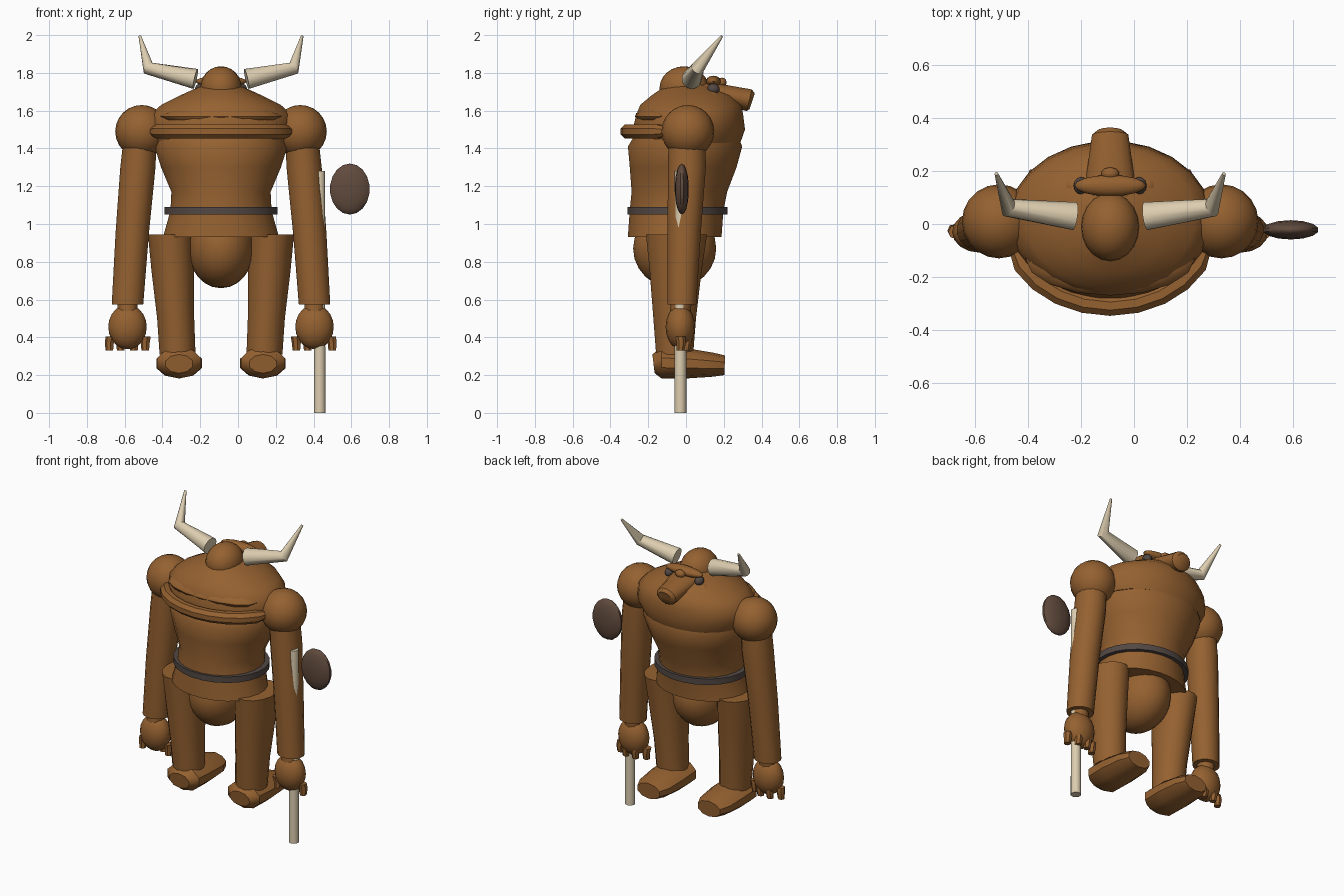
import bpy, bmesh, math
from mathutils import Vector

if "Cube" in bpy.data.objects:
    bpy.data.objects.remove(bpy.data.objects["Cube"], do_unlink=True)

MID = -0.09  # body centre line
X, Y = Vector((1, 0, 0)), Vector((0, 1, 0))


def material(name, rgb):
    m = bpy.data.materials.new(name)
    m.use_nodes = True
    m.diffuse_color = (*rgb, 1)
    bsdf = next(n for n in m.node_tree.nodes if n.type == 'BSDF_PRINCIPLED')
    bsdf.inputs["Base Color"].default_value = (*rgb, 1)
    bsdf.inputs["Roughness"].default_value = 0.8
    return m


HIDE = material("brown hide", (0.30, 0.12, 0.03))
BONE = material("pale bone", (0.72, 0.61, 0.43))
BLADE = material("dark wood", (0.12, 0.07, 0.047))
BELT = material("grey leather", (0.085, 0.065, 0.058))


def finish(name, bm, mat, angle=40):
    bmesh.ops.recalc_face_normals(bm, faces=bm.faces)
    me = bpy.data.meshes.new(name)
    bm.to_mesh(me)
    bm.free()
    me.materials.append(mat)
    ob = bpy.data.objects.new(name, me)
    bpy.context.collection.objects.link(ob)
    bpy.ops.object.select_all(action='DESELECT')
    ob.select_set(True)
    bpy.context.view_layer.objects.active = ob
    bpy.ops.object.shade_smooth_by_angle(angle=math.radians(angle))
    return ob


def loft(name, mat, rings, sides=16, ref=X, level=False):
    """Capped tube through rings of (x, y, z, radius_a, radius_b), x from the centre line."""
    bm = bmesh.new()
    pts = [Vector((r[0] + MID, r[1], r[2])) for r in rings]
    loops = []
    for i, (p, r) in enumerate(zip(pts, rings)):
        t = Vector((0, 0, 1))
        if not level:
            t = (pts[min(i + 1, len(pts) - 1)] - pts[max(i - 1, 0)]).normalized()
        u = (ref - t * ref.dot(t)).normalized()
        v = t.cross(u)
        loop = []
        for k in range(sides):
            a = math.tau * (k + 0.5) / sides
            loop.append(bm.verts.new(p + u * r[3] * math.cos(a) + v * r[4] * math.sin(a)))
        loops.append(loop)
    for a, b in zip(loops, loops[1:]):
        for k in range(sides):
            n = (k + 1) % sides
            bm.faces.new((a[k], a[n], b[n], b[k]))
    bm.faces.new(loops[0][::-1])
    bm.faces.new(loops[-1])
    return finish(name, bm, mat)


def ball(name, mat, centre, radii, seg=16):
    bm = bmesh.new()
    bmesh.ops.create_uvsphere(bm, u_segments=seg, v_segments=max(6, seg // 2 + 2), radius=1)
    bmesh.ops.scale(bm, vec=radii, verts=bm.verts)
    bmesh.ops.translate(bm, vec=(centre[0] + MID, centre[1], centre[2]), verts=bm.verts)
    return finish(name, bm, mat)


# Trunk, belt and hips
loft("torso", HIDE, [
    (0, -0.06, 0.93, 0.31, 0.25), (0, -0.05, 1.07, 0.27, 0.25),
    (0, -0.035, 1.17, 0.265, 0.255), (0, -0.015, 1.30, 0.32, 0.285),
    (0, -0.005, 1.41, 0.355, 0.305), (0, 0.0, 1.46, 0.34, 0.28)], 24, level=True)
loft("belt", BELT, [(0, -0.045, z, 0.302, 0.267) for z in (1.05, 1.09)], 24, level=True)
ball("hips", HIDE, (0, -0.06, 0.87), (0.175, 0.22, 0.21), 20)

# Upper back and chest, narrowing to the neck
loft("chest", HIDE, [
    (0, 0.01, 1.43, 0.35, 0.28), (0, 0.015, 1.50, 0.385, 0.30),
    (0, 0.02, 1.58, 0.375, 0.285), (0, 0.025, 1.63, 0.32, 0.27),
    (0, 0.03, 1.68, 0.22, 0.215), (0, 0.02, 1.725, 0.12, 0.14),
    (0, 0.02, 1.745, 0.06, 0.09)], 24, level=True)

# Rolled ridge around the back
ridge = []
for i in range(11):
    a = math.pi * (1.08 + 0.84 * i / 10)
    r = 0.02 if i in (0, 10) else 0.04
    ridge.append((0.38 * math.cos(a), 0.31 * math.sin(a), 1.49, r, r))
loft("back_ridge", HIDE, ridge, 8, ref=Vector((0, 0, 1)))
ball("shoulder_blades", HIDE, (0, -0.13, 1.57), (0.32, 0.14, 0.055))

# Head, brow and snout
ball("head", HIDE, (0, -0.01, 1.72), (0.11, 0.13, 0.115), 20)
ball("brow", HIDE, (0, 0.145, 1.755), (0.135, 0.04, 0.03))
ball("brow_bump", HIDE, (0, 0.19, 1.75), (0.035, 0.025, 0.025), 10)
loft("snout", HIDE, [(0, 0.09, 1.70, 0.095, 0.05), (0, 0.18, 1.69, 0.092, 0.052),
                     (0, 0.335, 1.655, 0.07, 0.06), (0, 0.35, 1.65, 0.05, 0.045)])

for side, s in (("left", 1), ("right", -1)):
    # Face details and horns
    ball(side + "_eye", BELT, (s * 0.11, 0.145, 1.715), (0.028, 0.033, 0.028), 12)
    ball(side + "_cheek", HIDE, (s * 0.13, 0.14, 1.67), (0.045, 0.04, 0.03), 12)
    loft(side + "_horn", BONE, [
        (s * 0.135, 0.03, 1.768, 0.054, 0.054), (s * 0.385, 0.062, 1.825, 0.036, 0.036),
        (s * 0.43, 0.19, 1.995, 0.007, 0.007)], 14, ref=Y)

    # Arms
    ball(side + "_shoulder", HIDE, (s * 0.42, 0.01, 1.49), (0.14, 0.14, 0.14), 20)
    loft(side + "_arm", HIDE, [
        (s * 0.43, 0.005, 1.43, 0.09, 0.10), (s * 0.44, 0.005, 1.30, 0.095, 0.102),
        (s * 0.47, -0.01, 0.95, 0.09, 0.09), (s * 0.495, -0.022, 0.575, 0.085, 0.078)],
        16, level=True)
    loft(side + "_wrist", HIDE, [(s * 0.495, -0.025, 0.60, 0.055, 0.055),
                                 (s * 0.495, -0.03, 0.53, 0.055, 0.055)], 10)
    ball(side + "_hand", HIDE, (s * 0.495, -0.03, 0.455), (0.102, 0.078, 0.118))
    for i, (dx, dy) in enumerate(((-0.095, 0.0), (-0.035, 0.03), (0.035, 0.03), (0.095, 0.0))):
        x, y = s * (0.495 + dx), dy - 0.03
        loft(f"{side}_finger_{i + 1}", HIDE, [
            (x * 0.99, y, 0.405, 0.027, 0.027), (x, y + 0.005, 0.37, 0.025, 0.025),
            (x, y, 0.33, 0.021, 0.021)], 7, level=True)

    # Legs and feet
    loft(side + "_leg", HIDE, [
        (s * 0.267, -0.05, 0.945, 0.122, 0.165), (s * 0.255, -0.055, 0.75, 0.115, 0.14),
        (s * 0.24, -0.06, 0.50, 0.10, 0.115), (s * 0.23, -0.06, 0.31, 0.097, 0.10)],
        16, level=True)
    loft(side + "_foot", HIDE, [
        (s * 0.222, -0.172, 0.26, 0.075, 0.05), (s * 0.222, -0.13, 0.265, 0.122, 0.083),
        (s * 0.222, 0.0, 0.262, 0.127, 0.08), (s * 0.222, 0.14, 0.255, 0.115, 0.064),
        (s * 0.222, 0.205, 0.252, 0.085, 0.052)], 10)

# Axe held in the left hand
loft("axe_shaft", BONE, [(0.522, -0.03, 0.0, 0.032, 0.032),
                         (0.522, -0.03, 1.28, 0.030, 0.030)], 10)
ball("axe_blade", BLADE, (0.682, -0.022, 1.185), (0.108, 0.037, 0.135), 14)
